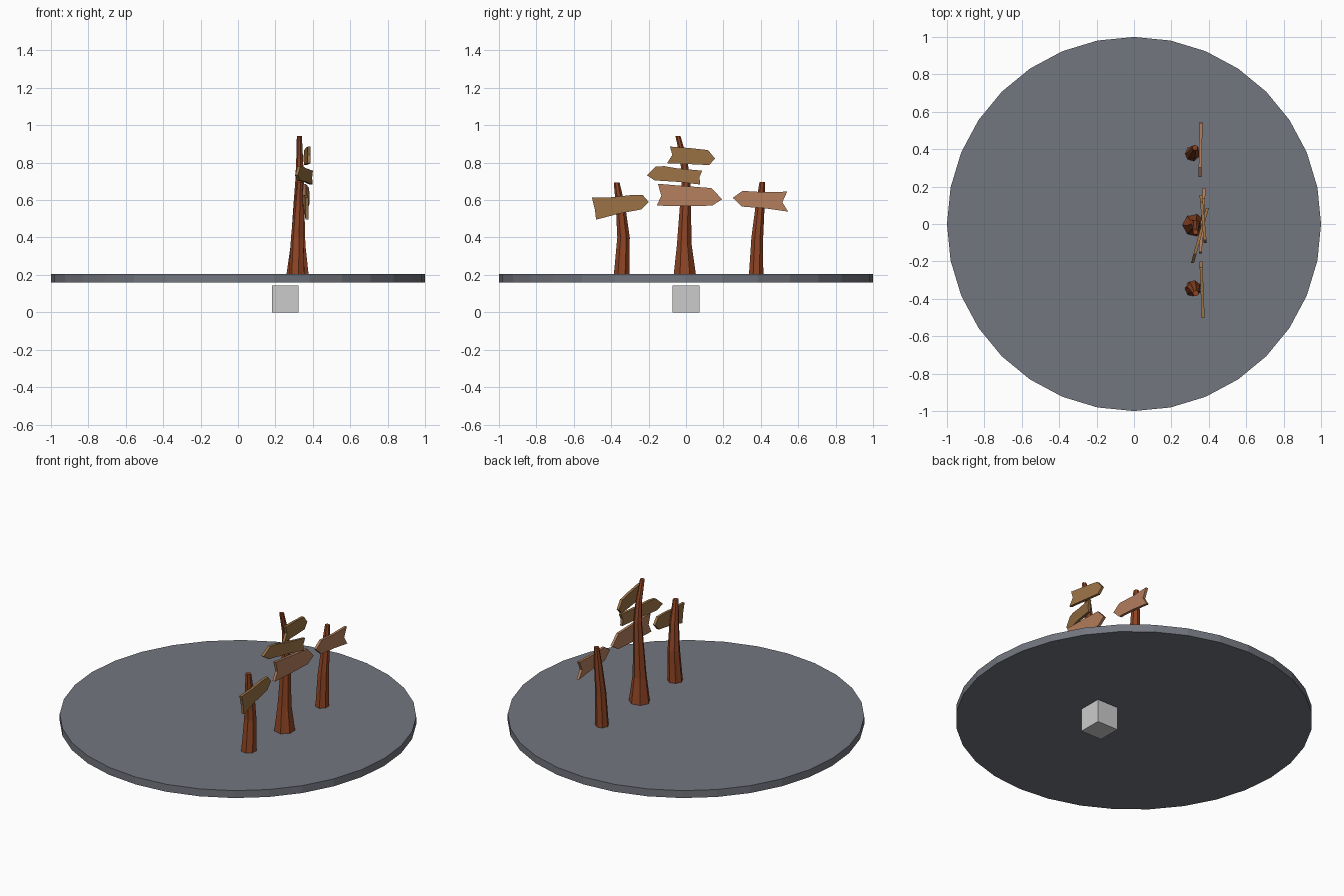
import bpy, bmesh, math, random

if "Cube" in bpy.data.objects:
    bpy.data.objects.remove(bpy.data.objects["Cube"])

random.seed(4)


def material(name, rgb):
    m = bpy.data.materials.new(name)
    m.diffuse_color = (*rgb, 1)
    m.use_nodes = True
    m.node_tree.nodes["Principled BSDF"].inputs["Base Color"].default_value = m.diffuse_color
    return m


stone = material("slate", (0.17, 0.18, 0.21))
bark = material("bark", (0.28, 0.06, 0.018))
ochre = material("ochre_wood", (0.33, 0.17, 0.06))
tan = material("tan_wood", (0.46, 0.21, 0.11))


def make_object(name, bm, mat=None):
    bmesh.ops.recalc_face_normals(bm, faces=bm.faces)
    mesh = bpy.data.meshes.new(name)
    bm.to_mesh(mesh)
    bm.free()
    ob = bpy.data.objects.new(name, mesh)
    bpy.context.collection.objects.link(ob)
    if mat:
        mesh.materials.append(mat)
    return ob


def post(name, rings, sides=14):
    """Tapering fluted trunk through rings of (x, y, z, radius)."""
    bm = bmesh.new()
    flute = [random.uniform(0.97, 1.05) if i % 2 else random.uniform(0.84, 0.93)
             for i in range(sides)]
    loops = []
    for x, y, z, r in rings:
        loops.append([bm.verts.new((x + r * f * math.cos(math.tau * i / sides),
                                    y + r * f * math.sin(math.tau * i / sides), z))
                      for i, f in enumerate(flute)])
    for a, b in zip(loops, loops[1:]):
        for i in range(sides):
            j = (i + 1) % sides
            bm.faces.new((a[i], a[j], b[j], b[i]))
    bm.faces.new(loops[0])
    bm.faces.new(loops[-1])
    return make_object(name, bm, bark)


def sign(name, outline, x_mid, slope, mat, lean=0.0, thick=0.016):
    """Arrow board: (y, z) outline given thickness along x, turned by slope."""
    cy = sum(p[0] for p in outline) / len(outline)
    cz = sum(p[1] for p in outline) / len(outline)
    bm = bmesh.new()
    back, front = [[bm.verts.new((x_mid + s * thick / 2 + slope * (y - cy) + lean * (z - cz), y, z))
                    for y, z in outline] for s in (-1, 1)]
    bm.faces.new(back)
    bm.faces.new(front)
    n = len(outline)
    for i in range(n):
        j = (i + 1) % n
        bm.faces.new((back[i], back[j], front[j], front[i]))
    return make_object(name, bm, mat)


# Round base plate, 32 sides
bm = bmesh.new()
bmesh.ops.create_cone(bm, cap_ends=True, segments=32, radius1=1, radius2=1, depth=0.046)
bmesh.ops.translate(bm, verts=bm.verts, vec=(0, 0, 0.181))
make_object("base_plate", bm, stone)

# Small block under the plate
bm = bmesh.new()
bmesh.ops.create_cube(bm, size=0.143)
bmesh.ops.translate(bm, verts=bm.verts, vec=(0.253, 0, 0.0715))
make_object("under_block", bm)

# Three posts
post("centre_post", [(0.323, -0.006, 0.2, 0.062), (0.324, -0.009, 0.36, 0.041),
                     (0.328, -0.003, 0.58, 0.030), (0.331, 0.0, 0.70, 0.024),
                     (0.331, -0.012, 0.82, 0.019), (0.329, -0.043, 0.943, 0.014)])
post("left_post", [(0.315, -0.345, 0.2, 0.043), (0.318, -0.335, 0.40, 0.034),
                   (0.325, -0.350, 0.56, 0.026), (0.33, -0.371, 0.693, 0.016)])
post("right_post", [(0.312, 0.376, 0.2, 0.039), (0.316, 0.382, 0.40, 0.032),
                    (0.322, 0.396, 0.56, 0.025), (0.327, 0.408, 0.696, 0.015)])

# Arrow boards
sign("left_sign", [(-.503, .613), (-.40, .615), (-.30, .626), (-.232, .628), (-.20, .590),
                   (-.238, .550), (-.36, .527), (-.481, .495), (-.487, .550)],
     0.364, -0.04, ochre)
sign("lower_sign", [(-.150, .687), (-.02, .676), (.136, .664), (.193, .604), (.140, .570),
                    (0, .568), (-.157, .570), (-.132, .622)],
     0.364, 0.06, tan)
sign("middle_sign", [(.086, .757), (-.05, .770), (-.115, .781), (-.160, .780), (-.209, .733),
                     (-.168, .705), (-.04, .697), (.076, .683), (.072, .722)],
     0.354, 0.27, ochre)
sign("upper_sign", [(-.086, .886), (.02, .878), (.118, .867), (.155, .822), (.124, .787),
                    (.02, .792), (-.101, .797), (-.073, .842)],
     0.370, -0.09, ochre)
sign("right_sign", [(.541, .645), (.42, .642), (.302, .649), (.250, .612), (.300, .565),
                    (.42, .556), (.546, .538), (.515, .588)],
     0.356, 0.02, tan)
